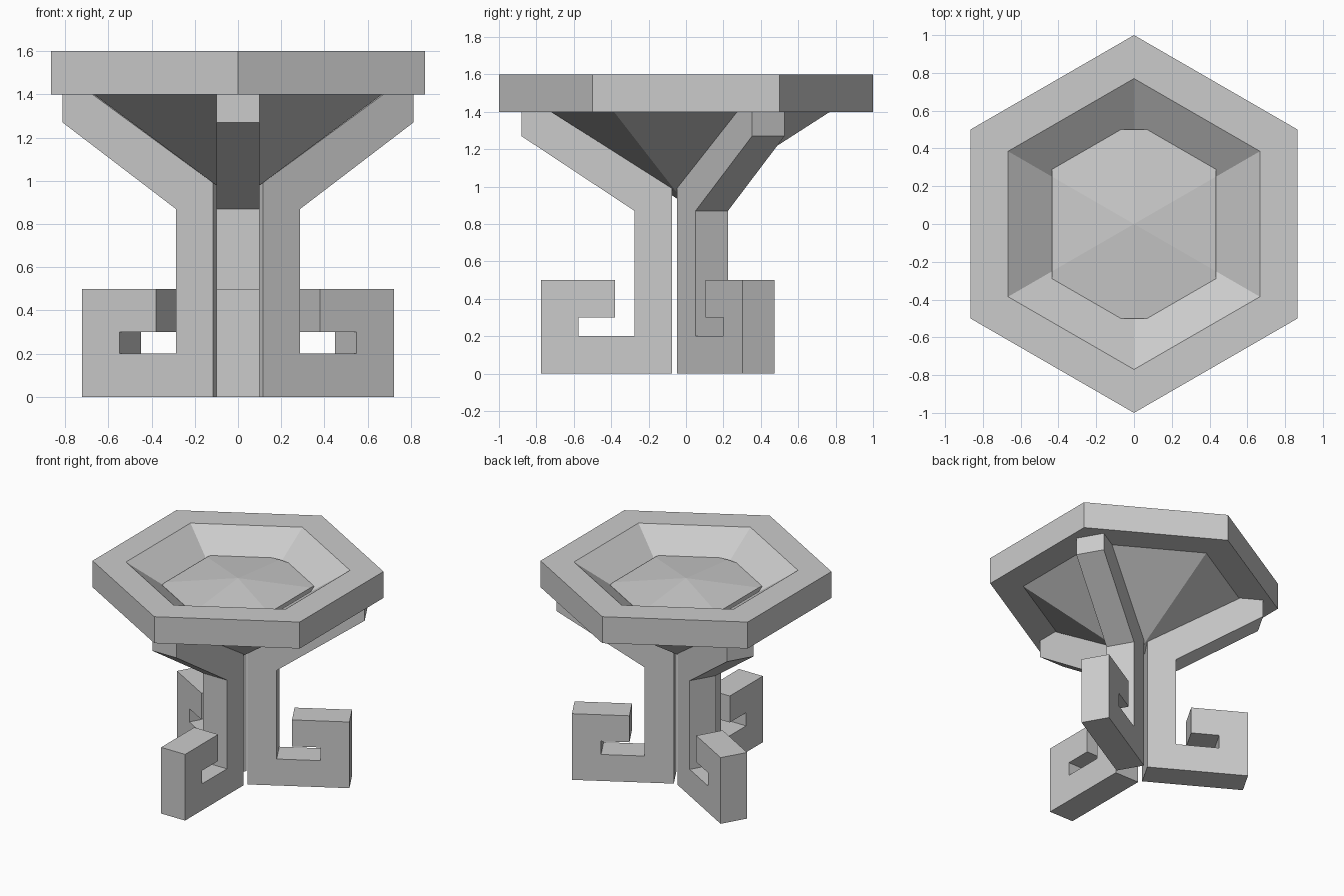
import bpy, bmesh
from math import sin, cos, pi, radians

cube = bpy.data.objects.get("Cube")
if cube:
    bpy.data.objects.remove(cube, do_unlink=True)

stone = bpy.data.materials.new("grey_stone")
stone.use_nodes = True
stone.diffuse_color = (0.6, 0.6, 0.6, 1)
stone.node_tree.nodes["Principled BSDF"].inputs["Base Color"].default_value = (0.6, 0.6, 0.6, 1)


def finish(name, bm):
    bmesh.ops.recalc_face_normals(bm, faces=bm.faces)
    mesh = bpy.data.meshes.new(name)
    bm.to_mesh(mesh)
    bm.free()
    mesh.materials.append(stone)
    obj = bpy.data.objects.new(name, mesh)
    bpy.context.collection.objects.link(obj)
    return obj


def hex_lathe(bm, profile):
    """Sweep (radius, z) points around six sides, with corners on the y axis."""
    rings = []
    for r, z in profile:
        if r == 0:
            rings.append([bm.verts.new((0, 0, z))] * 6)
        else:
            rings.append([bm.verts.new((r * sin(i * pi / 3), r * cos(i * pi / 3), z))
                          for i in range(6)])
    for low, high in zip(rings, rings[1:]):
        for i in range(6):
            j = (i + 1) % 6
            corners = [low[i], low[j], high[j], high[i]]
            bm.faces.new(list(dict.fromkeys(corners)))


# Bowl: cone underside, thick rim and sloping inner wall
bm = bmesh.new()
hex_lathe(bm, [(0, 0.905), (0.77, 1.4), (1, 1.4), (1, 1.6),
               (0.77, 1.6), (0.5, 1.426), (0, 1.39)])
finish("bowl", bm)

# Shallow domed floor, trimmed to the extent of the basin
bm = bmesh.new()
hex_lathe(bm, [(0, 1.4), (0.54, 1.4), (0.54, 1.454), (0, 1.51)])
for side in (-1, 1):
    for point in ((side * 0.433, 0, 0), (0, side * 0.5, 0)):
        geom = bm.verts[:] + bm.edges[:] + bm.faces[:]
        bmesh.ops.bisect_plane(bm, geom=geom, plane_co=point,
                               plane_no=point, clear_outer=True)
        rim = [e for e in bm.edges if e.is_boundary]
        bmesh.ops.holes_fill(bm, edges=rim, sides=0)
finish("basin_floor", bm)

# Legs: scroll foot, upright stem and slanted arm, as one extruded profile
leg_profile = [(0.075, 0), (0.775, 0), (0.775, 0.5), (0.38, 0.5), (0.38, 0.3),
               (0.575, 0.3), (0.575, 0.2), (0.275, 0.2), (0.275, 0.87),
               (0.88, 1.27), (0.88, 1.4), (0.72, 1.4), (0.075, 0.99)]
for name, angle in (("front_leg", -90), ("back_left_leg", 30), ("back_right_leg", 150)):
    bm = bmesh.new()
    face = bm.faces.new([bm.verts.new((r, -0.1, z)) for r, z in leg_profile])
    extruded = bmesh.ops.extrude_face_region(bm, geom=[face], use_keep_orig=True)
    moved = [v for v in extruded["geom"] if isinstance(v, bmesh.types.BMVert)]
    bmesh.ops.translate(bm, verts=moved, vec=(0, 0.2, 0))
    finish(name, bm).rotation_euler.z = radians(angle)
